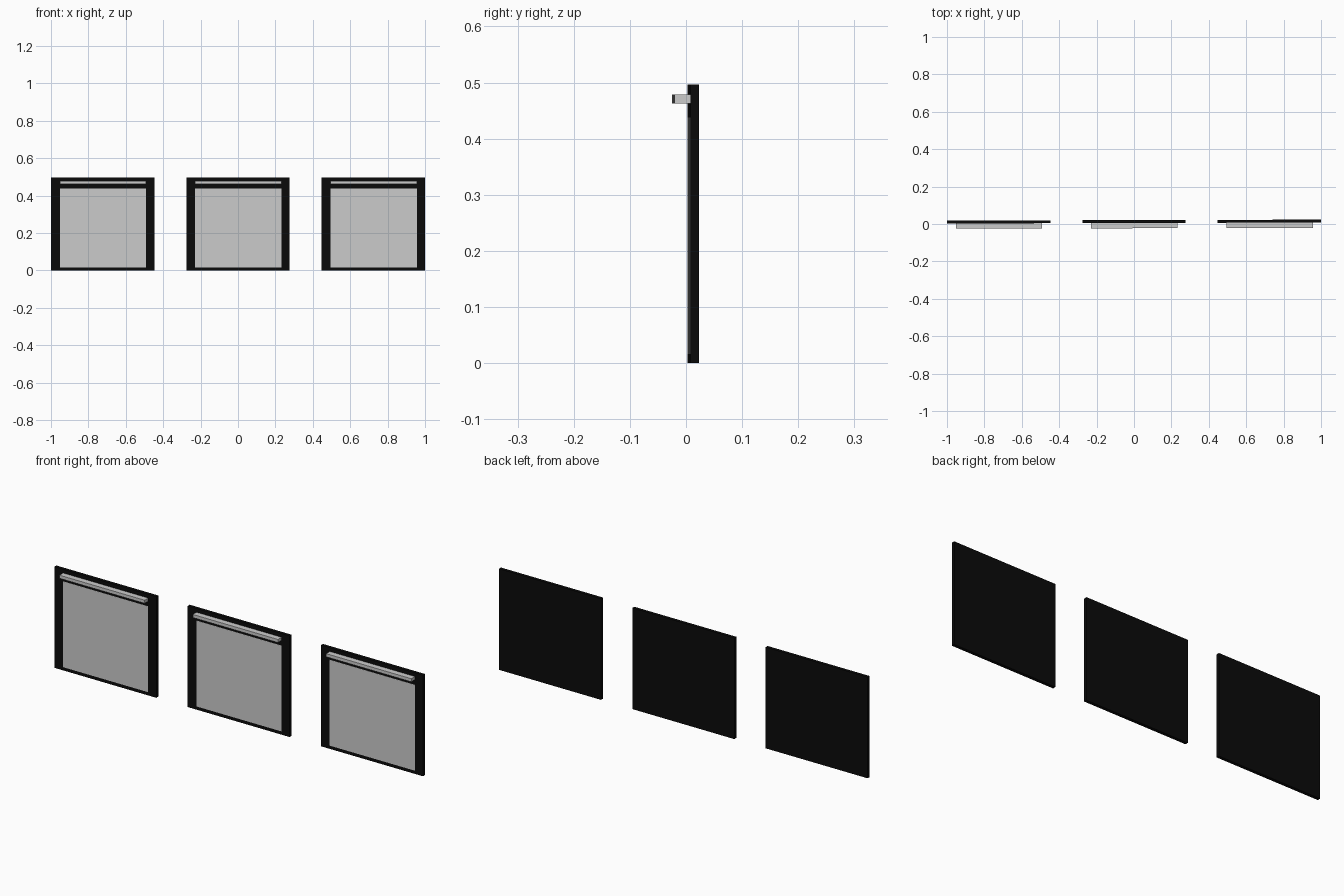
import bpy, bmesh
from mathutils import Matrix

if "Cube" in bpy.data.objects:
    bpy.data.objects.remove(bpy.data.objects["Cube"])

SPACING, HALF_W, TOP = 0.7235, 0.2765, 0.497
FRONT, BACK = 0.0054, 0.0208
YAW = Matrix.Rotation(0.0026, 4, 'Z')   # the row is turned very slightly

black = bpy.data.materials.new("black_enamel")
black.diffuse_color = (0.003, 0.003, 0.003, 1)
black.use_nodes = True
black.node_tree.nodes["Principled BSDF"].inputs["Base Color"].default_value = black.diffuse_color


def box(name, x, y, z, mat=None):
    """Box from (min, max) ranges on each axis."""
    bm = bmesh.new()
    bmesh.ops.create_cube(bm, size=1)
    for v in bm.verts:
        v.co = [r[0] if c < 0 else r[1] for c, r in zip(v.co, (x, y, z))]
    bm.transform(YAW)
    me = bpy.data.meshes.new(name)
    bm.to_mesh(me)
    bm.free()
    ob = bpy.data.objects.new(name, me)
    bpy.context.collection.objects.link(ob)
    if mat:
        me.materials.append(mat)
    return ob


for side, cx in (("left", -SPACING), ("middle", 0), ("right", SPACING)):
    inner = (cx - 0.2295, cx + 0.2325)
    # door slab
    box(f"{side}_door", (cx - HALF_W, cx + HALF_W), (FRONT, BACK), (0, TOP), black)
    # window pane, just proud of the door face
    box(f"{side}_window", inner, (FRONT - 0.0006, FRONT + 0.002), (0.016, 0.438))
    # full-width bar handle
    box(f"{side}_handle", inner, (-0.0227, FRONT + 0.0005), (0.463, 0.4785))
